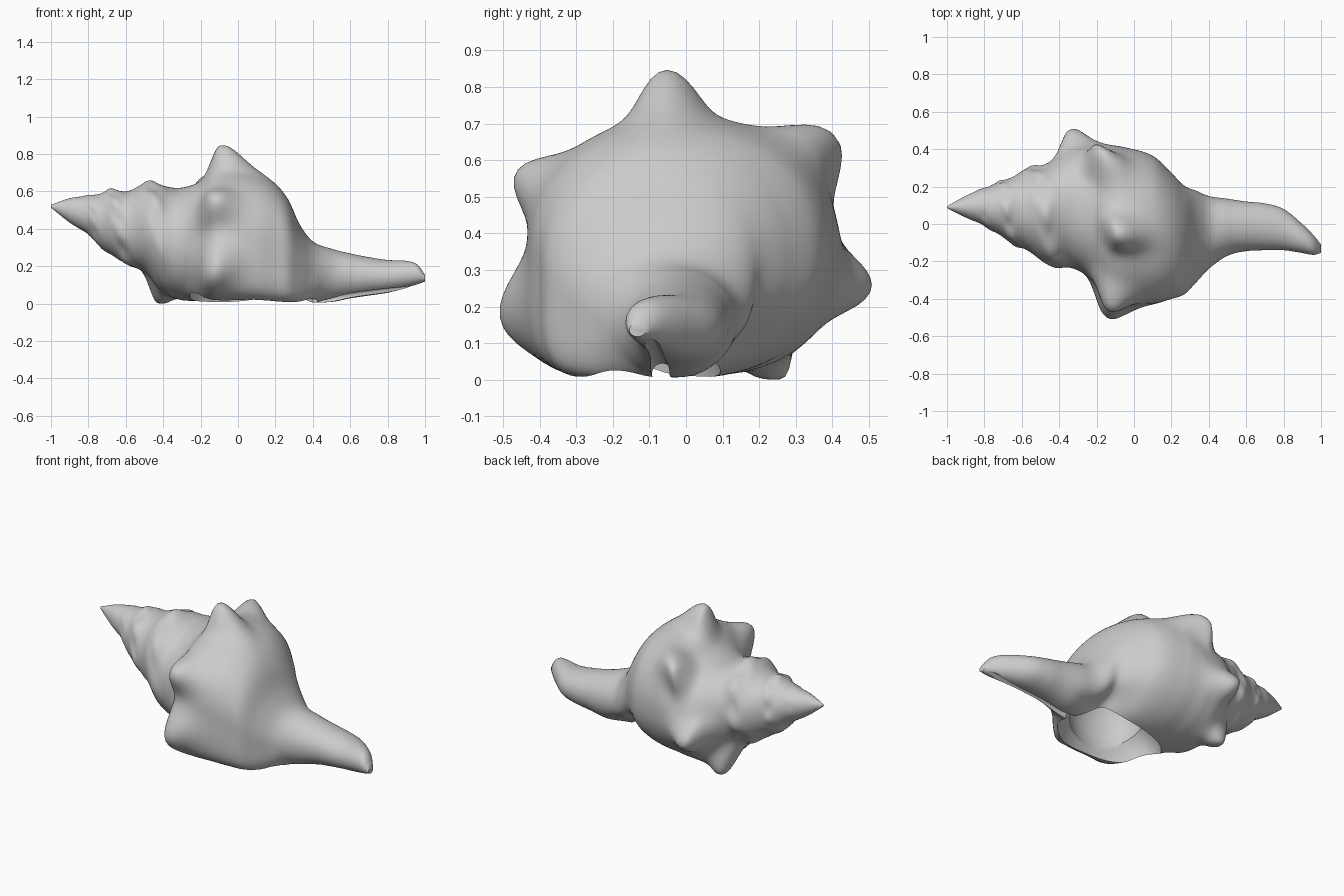
import bpy, bmesh, math
from mathutils import Vector, Matrix

if "Cube" in bpy.data.objects:
    bpy.data.objects.remove(bpy.data.objects["Cube"])

# Shell envelope: x, y low, y high, z low, z high
ROWS = [
    (-1.00, .085, .095, .52, .535), (-.90, .035, .15, .44, .57), (-.80, -.01, .195, .375, .585),
    (-.70, -.075, .23, .275, .605), (-.60, -.125, .285, .225, .615), (-.50, -.20, .305, .17, .64),
    (-.42, -.225, .355, .08, .64), (-.32, -.24, .41, .03, .625), (-.22, -.30, .42, .02, .65),
    (-.14, -.395, .42, .015, .70), (-.05, -.425, .41, .01, .725), (.10, -.425, .365, .01, .70),
    (.20, -.40, .275, .005, .645), (.27, -.375, .205, .005, .56), (.33, -.315, .18, .005, .43),
    (.40, -.24, .15, .01, .34), (.50, -.17, .135, .015, .30), (.60, -.145, .12, .035, .275),
    (.70, -.14, .11, .05, .255), (.80, -.14, .08, .065, .24), (.90, -.155, .00, .09, .235),
    (.96, -.165, -.06, .11, .215), (1.0, -.155, -.11, .125, .16)]

# Large shoulder knobs on the body whorl: tip x, y, z, angular width, length towards the siphon
# (the last entry lies inside the skin and makes the hollow beside the columella)
KNOBS = [(-.17, -.475, .175, .18, .11), (-.15, -.45, .565, .15, .09), (-.10, -.05, .85, .16, .11),
         (-.20, .41, .665, .16, .10), (-.35, .50, .265, .17, .09), (-.44, .25, .02, .17, .06),
         (.27, .085, .11, .30, .10)]


def smooth(a, b, x):
    t = min(1, max(0, (x - a) / (b - a)))
    return t * t * (3 - 2 * t)


def envelope(x):
    i = max(k for k in range(len(ROWS) - 1) if ROWS[k][0] <= x + 1e-9)
    p, q = ROWS[i], ROWS[i + 1]
    o, s = ROWS[max(i - 1, 0)], ROWS[min(i + 2, len(ROWS) - 1)]
    h = q[0] - p[0]
    t = (x - p[0]) / h
    out = []
    for k in range(1, 5):
        m0 = (q[k] - o[k]) / (q[0] - o[0]) * h
        m1 = (s[k] - p[k]) / (s[0] - p[0]) * h
        out.append((2*t**3 - 3*t*t + 1) * p[k] + (t**3 - 2*t*t + t) * m0
                   + (3*t*t - 2*t**3) * q[k] + (t**3 - t*t) * m1)
    return out


def centre(x):
    yl, yh, zl, zh = envelope(x)
    return (yl + yh) / 2, (zl + zh) / 2, max((yh - yl) / 2, .002), max((zh - zl) / 2, .002)


def base_radius(x, th):
    _, _, a, b = centre(x)
    c, s = math.cos(th), math.sin(th)
    body = smooth(-.5, -.1, x) * (1 - smooth(.25, .45, x))
    lip = smooth(-.3, -.12, x) * (1 - smooth(.3, .46, x))
    n = 2.05 + .15 * body
    if c < 0 and s < 0:
        n += 3.2 * lip
    r = (abs(c / a) ** n + abs(s / b) ** n) ** (-1 / n)
    # spiral whorls with small nodes on the spire
    d = x + 1
    if d > .01:
        m = smooth(.1, .32, d) * (1 - smooth(-.48, -.34, x))
        w = math.cos(math.log(d / .53) / math.log(.6) * 2 * math.pi - (math.pi / 2 - th))
        r *= 1 + m * (.045 * w + .05 * max(0, w) ** 2 * math.cos(7 * (th - math.pi / 2)))
    return r


knobs = []
for kx, ky, kz, wid, run in KNOBS:
    cy, cz, _, _ = centre(kx)
    ang = math.atan2(kz - cz, ky - cy)
    knobs.append((kx, ang, math.hypot(kz - cz, ky - cy) - base_radius(kx, ang), wid, run))


def radius(x, th):
    r = base_radius(x, th)
    for kx, ang, amp, wid, run in knobs:
        dt = (th - ang + math.pi) % (2 * math.pi) - math.pi
        sx = (.04 if amp > 0 else .13) if x < kx else run
        r += amp * math.exp(-.5 * ((dt / wid) ** 2 + ((x - kx) / sx) ** 2))
    return r


# Shell body, spire and siphon as one lofted skin
NX, NT = 180, 128
bm = bmesh.new()
rings = []
for i in range(NX + 1):
    x = -1 + 2 * i / NX
    cy, cz, _, _ = centre(x)
    ring = []
    for j in range(NT):
        th = 2 * math.pi * j / NT
        r = radius(x, th)
        z = cz + r * math.sin(th)
        if z < .02:                       # worn flat where it rests on the ground
            z = .02 * math.exp((z - .02) / .02)
        ring.append(bm.verts.new((x, cy + r * math.cos(th), z)))
    rings.append(ring)
for a, b in zip(rings, rings[1:]):
    for j in range(NT):
        k = (j + 1) % NT
        bm.faces.new((a[j], a[k], b[k], b[j]))
bm.faces.new(rings[0])
bm.faces.new(rings[-1])
bmesh.ops.recalc_face_normals(bm, faces=bm.faces)


def add_object(name, mesh_bm):
    me = bpy.data.meshes.new(name)
    mesh_bm.to_mesh(me)
    mesh_bm.free()
    ob = bpy.data.objects.new(name, me)
    bpy.context.collection.objects.link(ob)
    return ob


shell = add_object("conch_shell", bm)


def ellipsoid(name, loc, size, turn=0):
    b = bmesh.new()
    bmesh.ops.create_uvsphere(b, u_segments=64, v_segments=40, radius=1)
    b.transform(Matrix.Translation(loc) @ Matrix.Rotation(turn, 4, 'Z')
                @ Matrix.Diagonal((*size, 1)))
    return add_object(name, b)


def rod(name, p, q, r):
    b = bmesh.new()
    p, q = Vector(p), Vector(q)
    bmesh.ops.create_cone(b, cap_ends=True, segments=32, radius1=r, radius2=r * .8,
                          depth=(q - p).length)
    b.transform(Matrix.Translation((p + q) / 2)
                @ (q - p).to_track_quat('Z', 'Y').to_matrix().to_4x4())
    return add_object(name, b)


# Aperture, inner chamber and siphon canal are hollowed out
cutters = [ellipsoid("aperture_cutter", (.08, -.12, 0), (.345, .215, .27), .05),
           ellipsoid("chamber_cutter", (.06, -.17, .21), (.23, .18, .27)),
           rod("canal_cutter", (.36, -.06, .015), (.98, -.095, .095), .03)]
bpy.context.view_layer.objects.active = shell
for c in cutters:
    c.hide_render = True
    mod = shell.modifiers.new(c.name, 'BOOLEAN')
    mod.operation = 'DIFFERENCE'
    mod.solver = 'EXACT'
    mod.object = c
    bpy.ops.object.modifier_apply(modifier=mod.name)
    bpy.data.objects.remove(c)

# Rest the shell on the ground and smooth it
low = min(v.co.z for v in shell.data.vertices)
shell.data.transform(Matrix.Translation((0, 0, -low)))
shell.select_set(True)
bpy.ops.object.shade_smooth_by_angle(angle=math.radians(45))
